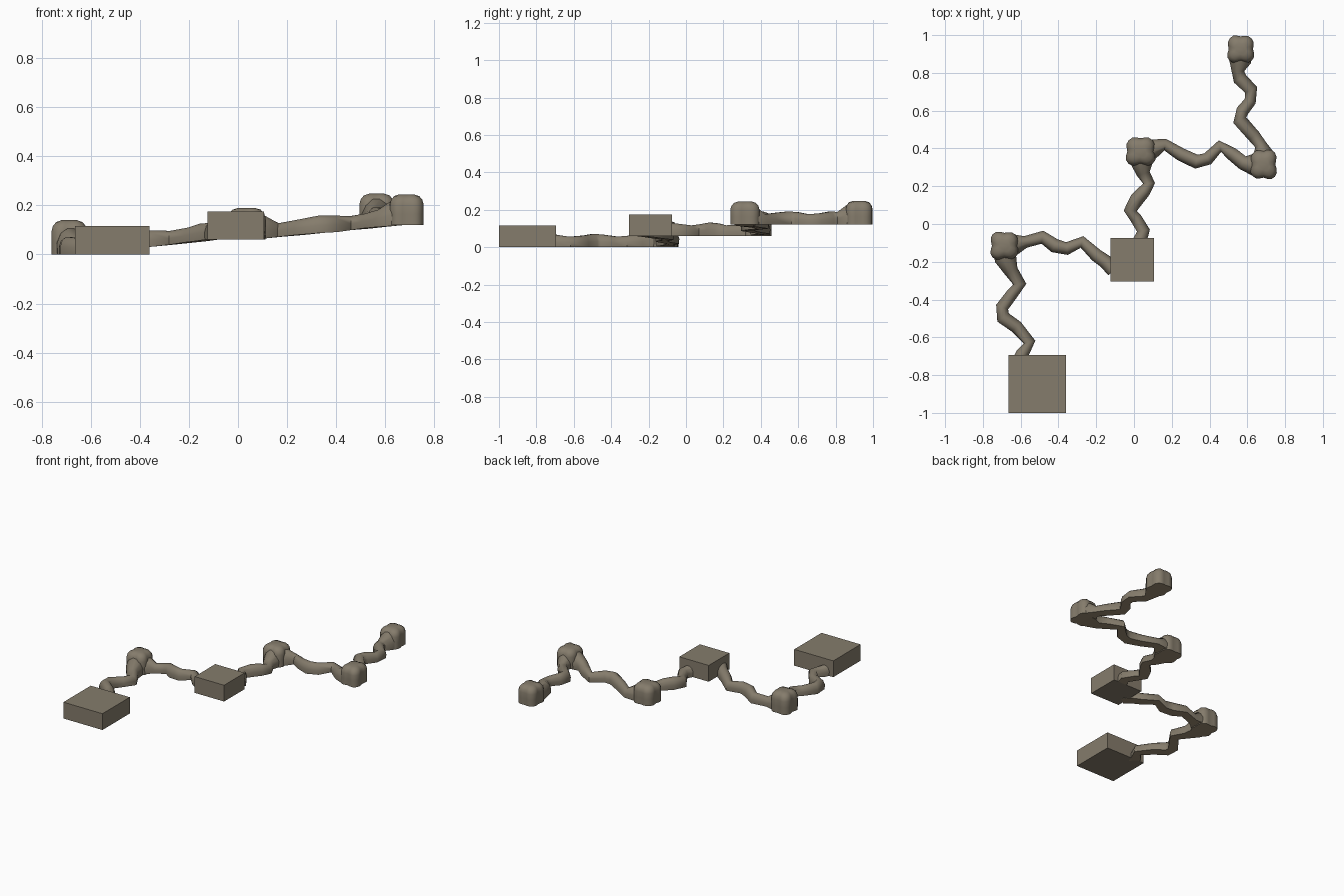
import bpy, bmesh, math
from mathutils import Vector

if "Cube" in bpy.data.objects:
    bpy.data.objects.remove(bpy.data.objects["Cube"])

rock = bpy.data.materials.new("brown grey rock")
rock.diffuse_color = (0.235, 0.202, 0.15, 1)
rock.use_nodes = True
rock.node_tree.nodes["Principled BSDF"].inputs["Base Color"].default_value = rock.diffuse_color
earth = bpy.data.materials.new("earth floor")
earth.diffuse_color = (0.33, 0.26, 0.17, 1)
earth.use_nodes = True
earth.node_tree.nodes["Principled BSDF"].inputs["Base Color"].default_value = earth.diffuse_color


def make(name, bm, smooth=True):
    bmesh.ops.recalc_face_normals(bm, faces=bm.faces)
    bm.normal_update()
    if smooth:  # undersides of natural caves and tunnels are earth
        for f in bm.faces:
            f.material_index = 1 if f.normal.z < -.9 else 0
    me = bpy.data.meshes.new(name)
    bm.to_mesh(me)
    bm.free()
    me.materials.append(rock)
    me.materials.append(earth)
    ob = bpy.data.objects.new(name, me)
    bpy.context.collection.objects.link(ob)
    if smooth:
        bpy.ops.object.select_all(action='DESELECT')
        ob.select_set(True)
        bpy.context.view_layer.objects.active = ob
        bpy.ops.object.shade_smooth_by_angle(angle=math.radians(60))
    return ob


def loft(name, rings):
    bm = bmesh.new()
    rows = [[bm.verts.new(p) for p in r] for r in rings]
    n = len(rows[0])
    for a, b in zip(rows, rows[1:]):
        for i in range(n):
            j = (i + 1) % n
            bm.faces.new((a[i], a[j], b[j], b[i]))
    bm.faces.new(rows[0])
    bm.faces.new(rows[-1])
    return make(name, bm)


def room(name, x, y, z, size, height):
    bm = bmesh.new()
    bmesh.ops.create_cube(bm, size=1)
    for v in bm.verts:
        v.co = Vector((x + v.co.x * size, y + v.co.y * size, z + (v.co.z + .5) * height))
    make(name, bm, False)


def cave(name, x, y, z, hx, hy, height, phase):
    # lobed vertical wall closed by a rounded dome
    rings = []
    for t, s in ((0, 1), (.35, 1), (.66, 1), (.82, .92), (.94, .74), (1, .42)):
        ring = []
        for i in range(24):
            a = math.tau * i / 24
            r = 1.05 - .125 * math.cos(4 * a) + .03 * math.cos(3 * a + phase) - .02 * math.cos(8 * a)
            ring.append((x + hx * r * s * math.cos(a), y + hy * r * s * math.sin(a), z + t * height))
        rings.append(ring)
    loft(name, rings)


PROFILE = [(-.5, 0), (-.52, .45), (-.38, .82), (-.14, 1), (.14, 1), (.38, .82), (.52, .45), (.5, 0)]


def tunnel(name, path, z0, z1, flare0, flare1):
    # arched, flat-floored passage along a wavy path, flaring into caves
    pts = [Vector(p) for p in path]
    dist = [0]
    for a, b in zip(pts, pts[1:]):
        dist.append(dist[-1] + (b - a).length)
    last = len(pts) - 1
    rings = []
    for i, p in enumerate(pts):
        d = (pts[min(i + 1, last)] - pts[max(i - 1, 0)]).normalized()
        side = Vector((d.y, -d.x))
        w, h = .066 + .006 * math.cos(i * 1.6), .064 + .008 * math.cos(i * 1.5)
        if (i < 2 and flare0) or (i > last - 2 and flare1):
            w, h = .112, .105
        z = z0 + (z1 - z0) * dist[i] / dist[-1]
        rings.append([(p.x + side.x * u * w, p.y + side.y * u * w, z + v * h) for u, v in PROFILE])
    loft(name, rings)


# square rooms
room("entrance_room", -.512, -.847, 0, .305, .115)
room("middle_room", -.01, -.19, .06, .23, .115)

# rounded caves
cave("first_cave", -.687, -.115, 0, .074, .074, .14, .5)
cave("second_cave", .035, .383, .06, .078, .076, .13, 1.5)
cave("third_cave", .687, .315, .12, .07, .078, .125, 2.6)
cave("last_cave", .565, .925, .12, .071, .073, .128, 1.2)

# winding tunnels
tunnel("tunnel_1", [(-.605, -.72), (-.59, -.685), (-.553, -.625), (-.622, -.545), (-.693, -.495), (-.698, -.44),
                    (-.645, -.37), (-.605, -.318), (-.65, -.25), (-.68, -.185), (-.687, -.12)], 0, 0, False, True)
tunnel("tunnel_2", [(-.68, -.115), (-.635, -.11), (-.575, -.095), (-.485, -.07), (-.42, -.115), (-.355, -.13),
                    (-.275, -.095), (-.2, -.165), (-.15, -.2), (-.11, -.25)], 0, .06, True, False)
tunnel("tunnel_3", [(.03, -.09), (.05, -.035), (.01, .03), (-.02, .07), (.015, .13), (.055, .175), (.08, .215),
                    (.05, .265), (.042, .32), (.037, .38)], .06, .06, False, True)
tunnel("tunnel_4", [(.035, .38), (.085, .39), (.165, .42), (.245, .37), (.33, .33), (.39, .345), (.455, .412),
                    (.52, .37), (.575, .325), (.63, .315), (.68, .315)], .06, .12, True, True)
tunnel("tunnel_5", [(.687, .32), (.687, .365), (.67, .42), (.635, .465), (.56, .55), (.575, .6), (.615, .65),
                    (.62, .71), (.56, .77), (.55, .81), (.562, .86), (.565, .92)], .12, .12, True, True)
